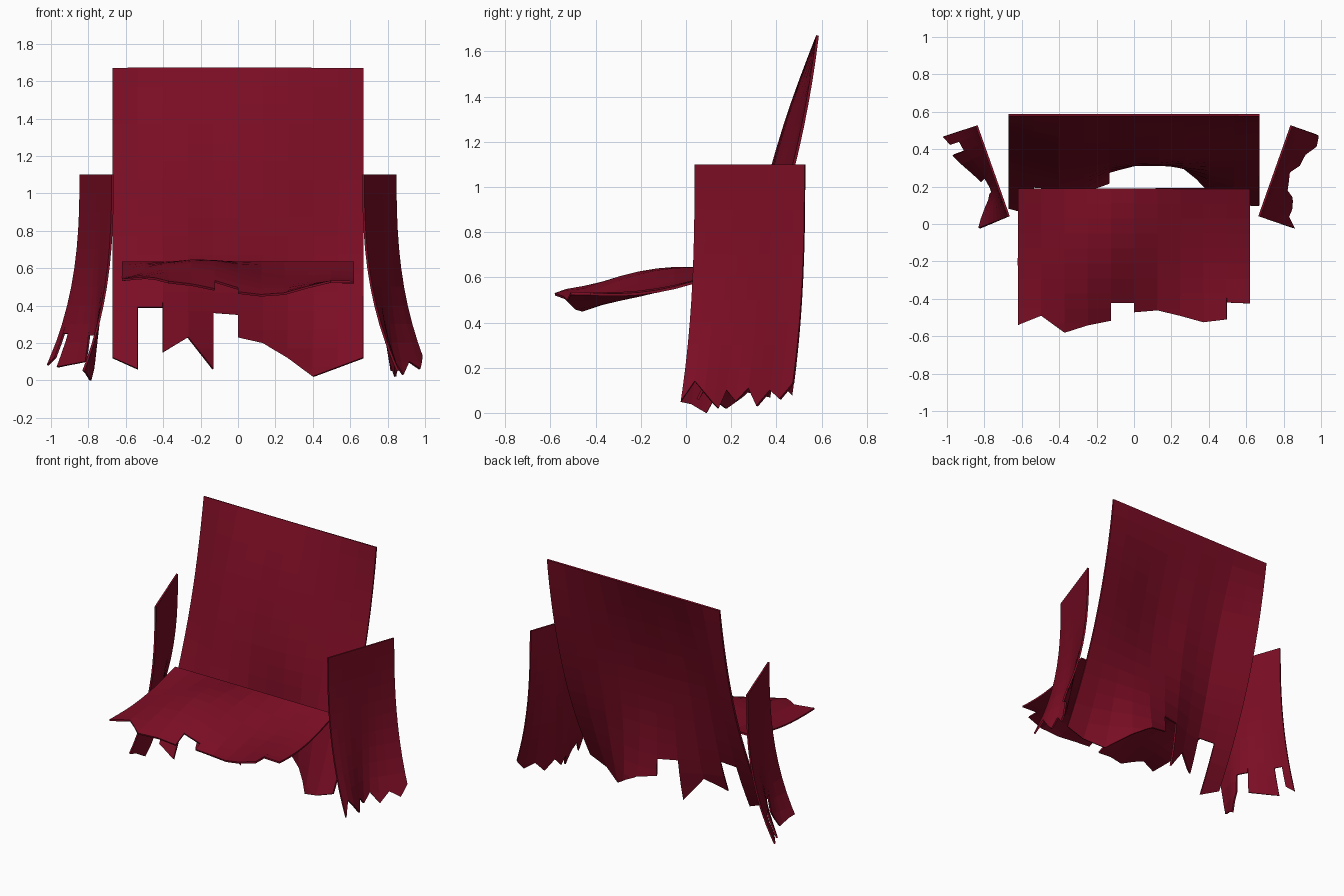
import bpy
import bmesh
import math
from mathutils import Vector

cube = bpy.data.objects.get("Cube")
if cube:
    bpy.data.objects.remove(cube, do_unlink=True)

# Dark red cloth
cloth = bpy.data.materials.new("dark_red_cloth")
cloth.use_nodes = True
RED = (0.2, 0.004, 0.018, 1.0)
cloth.diffuse_color = RED
bsdf = cloth.node_tree.nodes["Principled BSDF"]
bsdf.inputs["Base Color"].default_value = RED
bsdf.inputs["Roughness"].default_value = 0.9


def bell(x, centre, width):
    return math.exp(-((x - centre) / width) ** 2)


def cloth_sheet(name, hem, top, step_u, step_v, drape):
    """Hang a flat sheet from a straight top edge to a torn hem, then drape it."""
    bm = bmesh.new()
    # One strip per hem segment; repeated u values are vertical tears
    for (u0, v0), (u1, v1) in zip(hem, hem[1:]):
        if u1 - u0 > 1e-4:
            corners = [(u0, v0), (u1, v1), (u1, top), (u0, top)]
            bm.faces.new([bm.verts.new((u, v, 0)) for u, v in corners])

    def slice_at(point, normal):
        bmesh.ops.bisect_plane(bm, geom=bm.verts[:] + bm.edges[:] + bm.faces[:],
                               dist=1e-5, plane_co=point, plane_no=normal)

    lowest = min(v for u, v in hem)
    for i in range(1, int((top - lowest) / step_v) + 1):
        slice_at((0, top - i * step_v, 0), (0, 1, 0))
    start, end = hem[0][0], hem[-1][0]
    for i in range(1, round((end - start) / step_u)):
        slice_at((start + i * step_u, 0, 0), (1, 0, 0))
    bmesh.ops.remove_doubles(bm, verts=bm.verts[:], dist=1e-4)
    for vert in bm.verts:
        vert.co = Vector(drape(vert.co.x, vert.co.y))
    bmesh.ops.recalc_face_normals(bm, faces=bm.faces[:])

    mesh = bpy.data.meshes.new(name)
    bm.to_mesh(mesh)
    bm.free()
    mesh.materials.append(cloth)
    obj = bpy.data.objects.new(name, mesh)
    bpy.context.collection.objects.link(obj)
    thick = obj.modifiers.new("thickness", 'SOLIDIFY')
    thick.thickness = 0.012
    thick.offset = 0
    return obj


# Back drape: sides sweep forward, middle billows back, one lobe forward
def drape_back(x, z):
    drop = max(1.67 - z, 0)
    side = 0.07 * drop + 0.16 * drop ** 2
    middle = 0.265 * math.sin(1.4 * drop)
    w = bell(x, 0.07 * drop, 0.5 - 0.12 * drop)
    lobe = 0.08 * bell(x, -0.4, 0.2) * math.sin(math.pi * drop / 1.67)
    return x, 0.582 - side * (1 - w) - middle * w - lobe, z


cloth_sheet("back_drape", [
    (-.67, .12), (-.536, .06), (-.536, .39), (-.402, .39), (-.402, .15),
    (-.268, .23), (-.134, .06), (-.134, .36), (0, .35), (0, .23),
    (.134, .2), (.268, .12), (.402, .02), (.67, .12)],
    1.67, 0.134, 0.1, drape_back)


# Seat drape: deepest right of centre, side edges dip, ridge left of centre
def drape_seat(x, y):
    s = 0.19 - y
    sag = 0.08 * s + 0.05 * s ** 3 + 0.17 * s * bell(x, 0.13, 0.3)
    dip = 0.05 * math.sin(math.pi * s / 0.8) * (x / 0.62) ** 4
    wave = 0.03 * bell(x, 0.4, 0.25) - 0.05 * bell(x, -0.15, 0.25)
    return x, y, 0.63 - sag - dip - wave * math.sin(math.pi * s / 0.65)


cloth_sheet("seat_drape", [
    (-.62, -.54), (-.496, -.49), (-.372, -.58), (-.248, -.54),
    (-.124, -.515), (-.124, -.42), (0, -.42), (0, -.47), (.124, -.46),
    (.248, -.49), (.372, -.525), (.496, -.51), (.496, -.42), (.62, -.425)],
    0.19, 0.124, 0.08, drape_seat)


# Side drapes: splayed panels that flare out, with one inward fold near the hem
def side_drape(name, side, fold, centre, width, hem):
    def drape(t, z):
        flare = max(1.1 - z, 0) ** 2.6
        out = flare * (0.17 - fold * bell(t, centre, width))
        return side * (0.67 + 0.172 * t + out), 0.04 + 0.486 * t - 0.055 * flare, z

    cloth_sheet(name, hem, 1.1, 0.1, 0.1, drape)


side_drape("left_side_drape", 1, 0.115, 0.55, 0.33, [
    (0, .05), (.1, .14), (.3, .04), (.35, .02), (.4, .1), (.5, .05),
    (.6, .11), (.7, .03), (.8, .1), (.9, .06), (1, .13)])
side_drape("right_side_drape", -1, 0.13, 0.38, 0.32, [
    (0, .05), (.1, .04), (.25, 0), (.35, .12), (.35, .24), (.5, .24),
    (.5, .1), (.8, .07), (.8, .25), (.9, .25), (.9, .12), (1, .08)])
